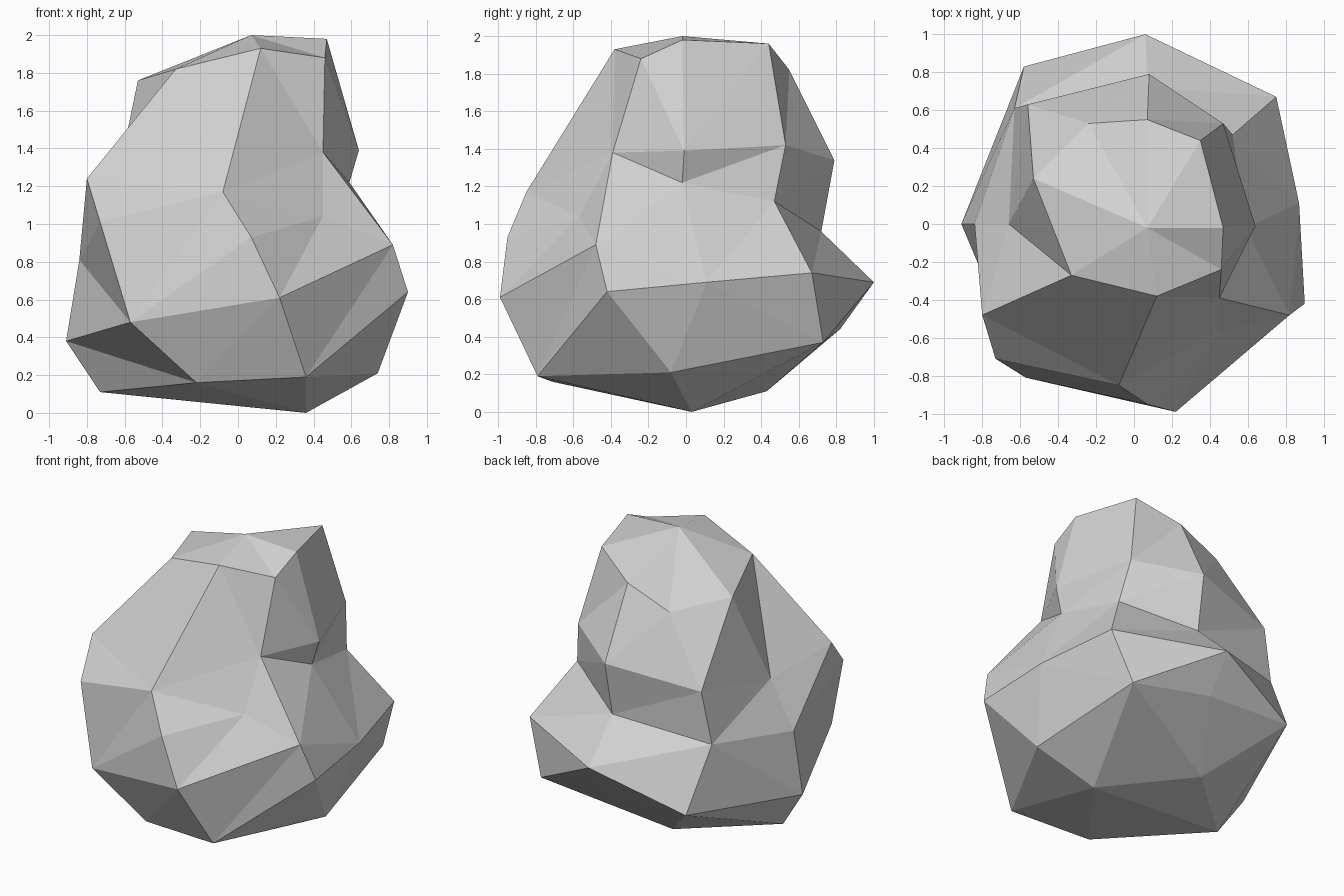
import bpy
import bmesh
from mathutils import Vector

# Remove the default object
default_cube = bpy.data.objects.get("Cube")
if default_cube:
    bpy.data.objects.remove(default_cube, do_unlink=True)

UNIT = 0.01                      # contours are written in hundredths
CORE = Vector((0, 0, 0.95))      # point the rock bulges out from

# Uneven contours of the boulder, listed from top to bottom
contours = {
    "peak": [(7, -2, 200)],
    "crown": [(47, -2, 198), (35, 44, 196), (7, 55, 182), (-24, 53, 169),
              (-53, 24, 176), (-33, -27, 182), (12, -38, 193), (46, -24, 188)],
    "shoulder": [(64, -1, 139), (47, 53, 142), (8, 79, 134), (-56, 63, 125),
                 (-66, 0, 113), (-80, -48, 124), (-8, -85, 117), (45, -39, 138)],
    "waist": [(59, -2, 122), (52, 47, 112), (7, 72, 96), (-63, 61, 89),
              (-73, -71, 101), (7, -95, 93), (45, -57, 104)],
    "belly": [(82, -48, 89), (90, -42, 64), (87, 11, 69), (75, 67, 74),
              (6, 100, 69), (-84, 0, 81), (-57, -81, 48), (22, -99, 61)],
    "foot": [(74, -8, 21), (62, 73, 37), (5, 82, 44), (-58, 83, 46),
             (-91, 0, 38), (-22, -71, 16), (36, -79, 19)],
    "underside": [(36, 3, 0), (-20, 43, 11), (-73, -4, 11)],
}

# Ridges and grooves that must run along an edge
creases = [
    (("waist", 6), ("shoulder", 0)),     # ledge under the overhang
    (("waist", 0), ("shoulder", 1)),
    (("crown", 5), ("shoulder", 4)),     # groove beside the front bulge
    (("belly", 4), ("waist", 3)),        # rear shelf
    (("belly", 0), ("foot", 6)),         # lower front facets
    (("foot", 4), ("foot", 5)),
]


def run_edge_between(a, b):
    """Turn the diagonal that separates two corners so that it joins them."""
    for face in a.link_faces:
        diagonal = next(e for e in face.edges if a not in e.verts)
        if any(b in other.verts for other in diagonal.link_faces):
            bmesh.utils.edge_rotate(diagonal, True)
            return


def make_material(name, colour):
    material = bpy.data.materials.new(name)
    material.use_nodes = True
    material.diffuse_color = colour
    shader = next(n for n in material.node_tree.nodes
                  if n.type == "BSDF_PRINCIPLED")
    shader.inputs["Base Color"].default_value = colour
    shader.inputs["Roughness"].default_value = 0.9
    return material


# Spread the corners over a ball and skin it with triangles
bm = bmesh.new()
corners = {}
target = {}
for ring, points in contours.items():
    corners[ring] = []
    for point in points:
        place = Vector(point) * UNIT
        corner = bm.verts.new((place - CORE).normalized())
        corners[ring].append(corner)
        target[corner] = place
bmesh.ops.convex_hull(bm, input=list(bm.verts), use_existing_faces=False)

# Set the creases, then push every corner out to its contour
for (ring_a, a), (ring_b, b) in creases:
    start, end = corners[ring_a][a], corners[ring_b][b]
    if not any(end in e.verts for e in start.link_edges):
        run_edge_between(start, end)
for corner, place in target.items():
    corner.co = place
bmesh.ops.recalc_face_normals(bm, faces=list(bm.faces))
for face in bm.faces:
    face.smooth = False

# Boulder object with a single stone colour
mesh = bpy.data.meshes.new("boulder")
bm.to_mesh(mesh)
bm.free()
mesh.materials.append(make_material("stone grey", (0.64, 0.64, 0.64, 1)))
boulder = bpy.data.objects.new("boulder", mesh)
bpy.context.collection.objects.link(boulder)
